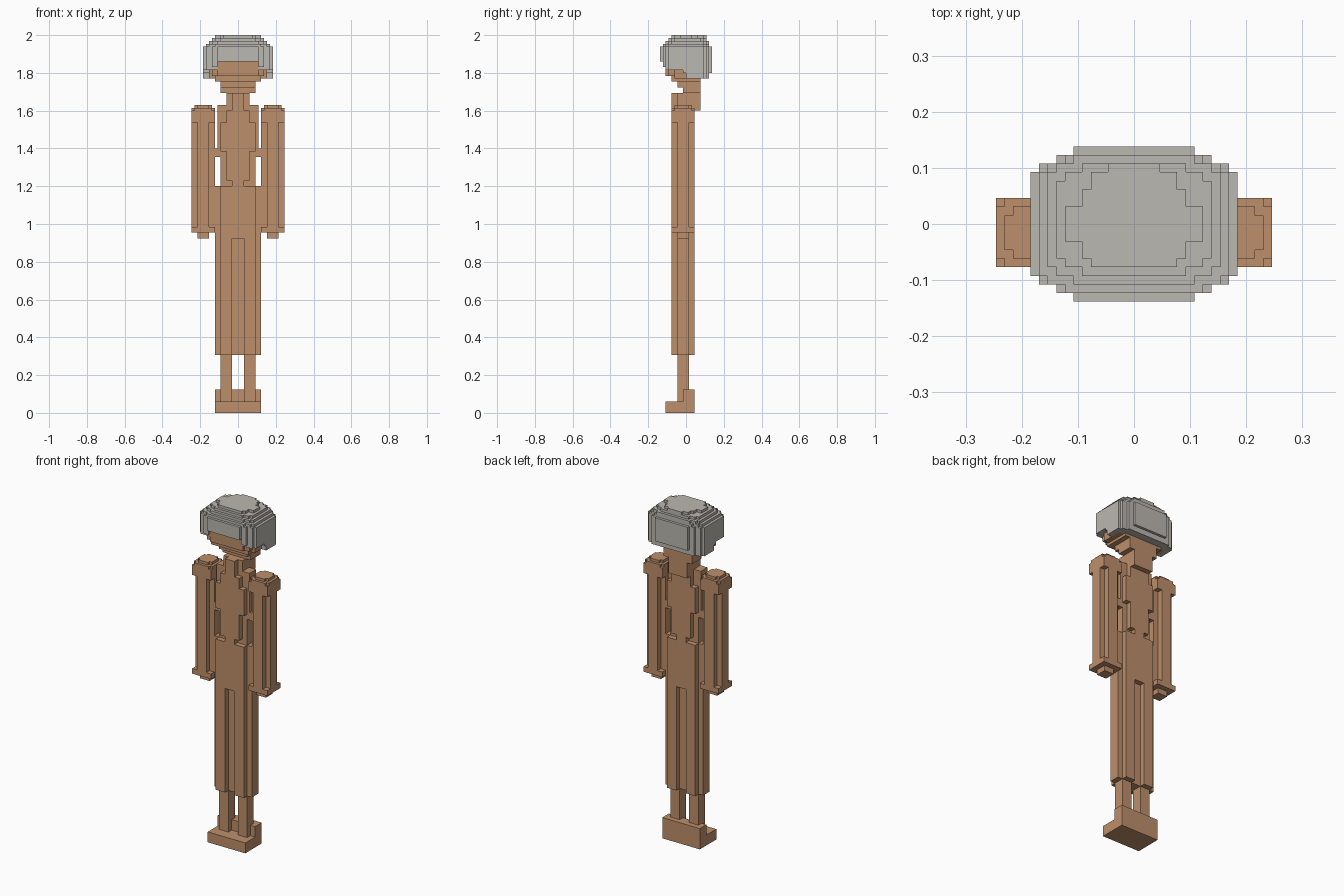
import bpy, bmesh
from mathutils import Vector

if "Cube" in bpy.data.objects:
    bpy.data.objects.remove(bpy.data.objects["Cube"])

H = 2 / 130  # edge length of one small block


def material(name, rgb):
    m = bpy.data.materials.new(name)
    m.use_nodes = True
    m.diffuse_color = (*rgb, 1)
    bsdf = next(n for n in m.node_tree.nodes if n.type == 'BSDF_PRINCIPLED')
    bsdf.inputs["Base Color"].default_value = (*rgb, 1)
    bsdf.inputs["Roughness"].default_value = 0.8
    return m


BROWN = material("warm brown", (0.515, 0.275, 0.147))
GREY = material("light grey", (0.50, 0.48, 0.44))


def cells(boxes):
    """Blocks filled by boxes given as (x0, x1, y0, y1, z0, z1)."""
    return {(x, y, z) for x0, x1, y0, y1, z0, z1 in boxes
            for x in range(x0, x1) for y in range(y0, y1) for z in range(z0, z1)}


def mirrored(boxes):
    return boxes + [(-b[1], -b[0], *b[2:]) for b in boxes]


def sym(half_width, y0, y1, z0, z1):
    return (-half_width, half_width, y0, y1, z0, z1)


def build(name, filled, mat):
    """Skin the outside of the filled blocks and merge flat areas."""
    bm = bmesh.new()
    verts = {}

    def vert(p):
        if p not in verts:
            verts[p] = bm.verts.new(Vector(p) * H)
        return verts[p]

    for c in filled:
        for axis in range(3):
            u, v = (axis + 1) % 3, (axis + 2) % 3
            for side in (0, 1):
                n = list(c)
                n[axis] += 2 * side - 1
                if tuple(n) in filled:
                    continue
                loop = []
                for du, dv in ((0, 0), (1, 0), (1, 1), (0, 1)):
                    p = list(c)
                    p[axis] += side
                    p[u] += du
                    p[v] += dv
                    loop.append(vert(tuple(p)))
                bm.faces.new(loop if side else loop[::-1])
    bmesh.ops.dissolve_limit(bm, angle_limit=0.01, verts=bm.verts[:], edges=bm.edges[:])
    bmesh.ops.triangulate(bm, faces=[f for f in bm.faces if len(f.verts) > 4])
    me = bpy.data.meshes.new(name)
    bm.to_mesh(me)
    bm.free()
    me.materials.append(mat)
    ob = bpy.data.objects.new(name, me)
    bpy.context.collection.objects.link(ob)


# Shoes: low sole with a raised heel
build("shoes", cells([sym(8, -7, 3, 0, 4), sym(8, -1, 3, 4, 8)]), BROWN)

# Ankles
build("ankles", cells(mirrored([(2, 6, -3, 1, 4, 20)])), BROWN)

# Trousers: ribbed legs that join at the hips
build("trousers", cells([sym(8, -3, 1, 20, 78), sym(6, -5, 3, 60, 78)]
                        + mirrored([(2, 6, -5, 3, 20, 60)])), BROWN)

# Torso: thin core with raised panels front and back
build("torso", cells([
    sym(6, -3, 1, 78, 88), sym(8, -3, 1, 88, 91), sym(7, -3, 1, 91, 106),
    sym(2, -5, 3, 78, 80), sym(4, -5, 3, 80, 90),
    sym(6, -5, 3, 90, 100), sym(4, -5, 3, 100, 104)]), BROWN)

# Collar and neck
build("collar", cells([sym(2, -5, -3, 100, 110), sym(4, -3, 1, 104, 110)]), BROWN)
build("neck", cells([sym(4, -1, 5, 104, 115)]), BROWN)

# Arms: ribbed sleeve, cuff, stepped shoulder and hand
arm = [(10, 14, -5, 3, 62, 100), (8, 16, -3, 1, 62, 100),
       (8, 16, -5, 3, 62, 64), (8, 16, -5, 3, 100, 104),
       (8, 16, -4, 2, 104, 105), (9, 15, -5, 3, 104, 105),
       (9, 15, -3, 1, 105, 106), (10, 14, -4, 2, 105, 106),
       (10, 14, -3, 1, 60, 62)]
build("left_arm", cells(arm), BROWN)
build("right_arm", cells([(-b[1], -b[0], *b[2:]) for b in arm]), BROWN)

# Head: stepped jaw widening to the cheeks
build("head", cells([
    sym(6, -1, 5, 110, 112), sym(6, -3, 5, 112, 114), sym(8, -5, 5, 114, 119),
    sym(10, -4, 4, 115, 119), sym(9, -6, 4, 116, 119), sym(7, -7, 5, 116, 121)]), BROWN)

# Hair: stepped dome, one outline per layer as (half width, front, back)
RIM = [(12, -6, 6), (11, -7, 7), (9, -8, 8), (7, -9, 9)]
DOME = [
    [(11, -6, 6), (10, -7, 7), (8, -8, 8)],
    [(10, -5, 6), (9, -6, 7), (7, -7, 8)],
    [(9, -4, 5), (8, -5, 6), (6, -6, 7)],
    [(8, -2, 2), (6, -4, 4), (5, -5, 6), (3, -5, 7)]]
hair = cells([sym(*ring, 115, 126) for ring in RIM])
for i, layer in enumerate(DOME):
    hair |= cells([sym(*ring, 126 + i, 127 + i) for ring in layer])


def hairline(x, y):
    """Lowest hair block: high over the face, dropping towards the back."""
    front_center = -7 <= x < 7
    if y < -7:
        return 121 if front_center else 119
    if y < -1:
        return 120 if front_center else 118
    if y < 0:
        return 117
    return 117 if y >= 8 else 115


hair = {c for c in hair if c[2] >= hairline(c[0], c[1])}
# Hollow out the space taken by the head and neck
hair -= cells([sym(8, -5, 5, 115, 119), sym(10, -4, 4, 115, 119)])
build("hair", hair, GREY)
